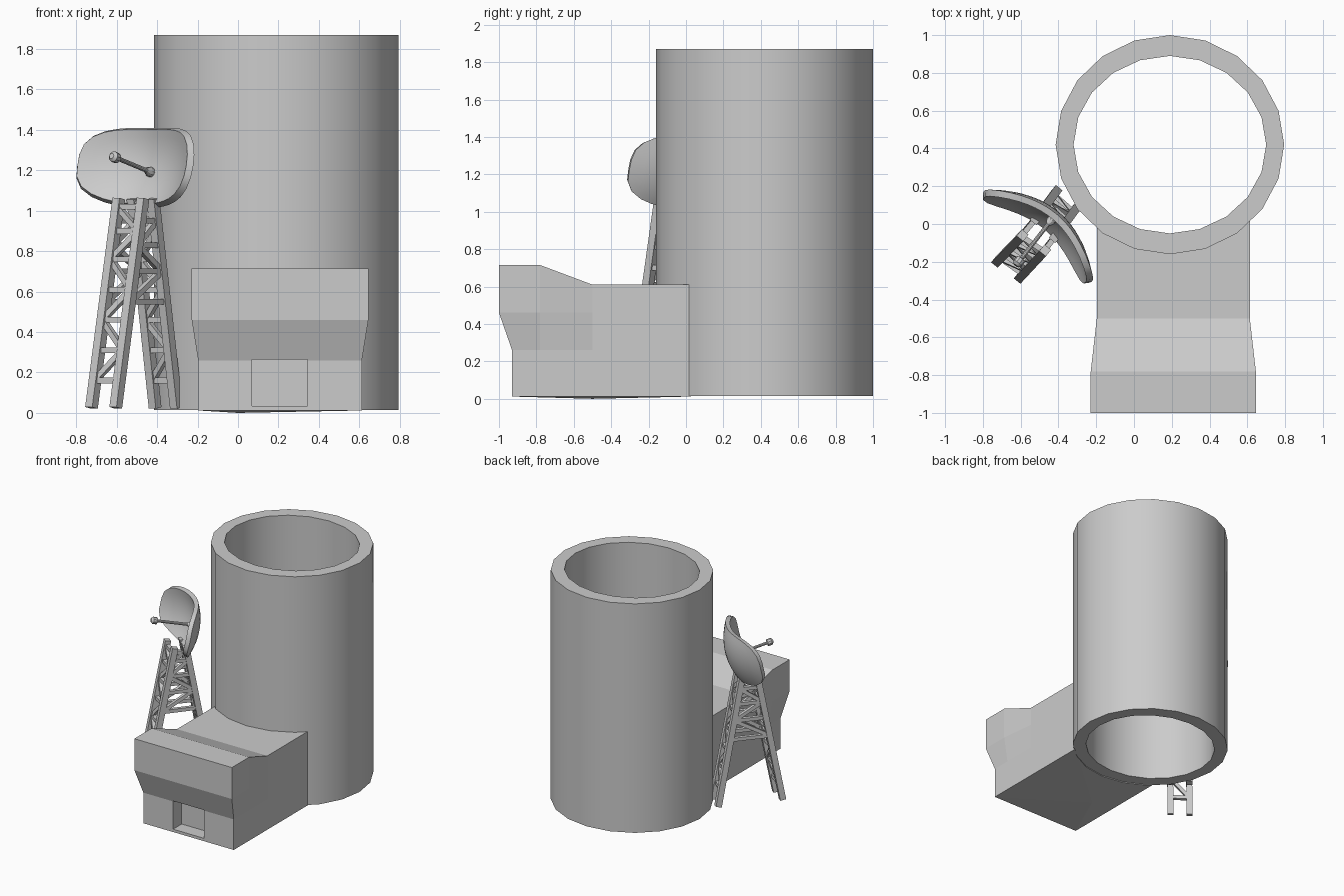
import bpy, bmesh
from math import sin, cos, pi
from mathutils import Vector

if "Cube" in bpy.data.objects:
    bpy.data.objects.remove(bpy.data.objects["Cube"])


def make(name, verts, faces, smooth=False):
    me = bpy.data.meshes.new(name)
    me.from_pydata([tuple(v) for v in verts], [], faces)
    bm = bmesh.new()
    bm.from_mesh(me)
    bmesh.ops.recalc_face_normals(bm, faces=bm.faces)
    bm.to_mesh(me)
    bm.free()
    ob = bpy.data.objects.new(name, me)
    bpy.context.collection.objects.link(ob)
    bpy.ops.object.select_all(action='DESELECT')
    ob.select_set(True)
    bpy.context.view_layer.objects.active = ob
    if smooth:
        bpy.ops.object.shade_smooth_by_angle()
    return ob


def ellipse(rx, ry, z, n=20):
    return [(0.19 + rx * cos(2 * pi * i / n), 0.42 + ry * sin(2 * pi * i / n), z) for i in range(n)]


def bridge(a, b, n=20):
    return [(a + i, a + (i + 1) % n, b + (i + 1) % n, b + i) for i in range(n)]


def cut(target, cutter):
    m = target.modifiers.new("cut", 'BOOLEAN')
    m.operation, m.solver, m.object = 'DIFFERENCE', 'EXACT', cutter
    bpy.context.view_layer.objects.active = target
    bpy.ops.object.modifier_apply(modifier=m.name)
    bpy.data.objects.remove(cutter)


# Main tower: open 20-sided tube
BOT, TOP = 0.015, 1.87
verts = (ellipse(0.605, 0.58, BOT) + ellipse(0.605, 0.58, TOP)
         + ellipse(0.51, 0.47, TOP) + ellipse(0.51, 0.47, BOT))
make("round_tower", verts, bridge(0, 20) + bridge(20, 40) + bridge(40, 60) + bridge(60, 0), True)

# Entrance building: cross-sections lofted from front to back, flared at the upper front
CX, NARROW, WIDE = 0.208, 0.405, 0.437
stations = [((-0.93, -0.93, -1.0, -1.0), 0.715, WIDE), ((-0.93 + 0.15,) * 4, 0.715, WIDE),
            ((-0.5,) * 4, 0.61, NARROW), ((0.03,) * 4, 0.61, NARROW)]
verts, faces = [], []
for ys, top, w in stations:
    left = [(CX - hw, y, z) for y, z, hw in zip(ys, (0.012, 0.26, 0.46, top), (NARROW, NARROW, w, w))]
    verts += left + [(2 * CX - x, y, z) for x, y, z in reversed(left)]
for s in range(3):
    faces += [(s * 8 + k, s * 8 + k + 1, s * 8 + k + 9, s * 8 + k + 8) for k in range(7)]
for base in (0, 24):
    faces += [(base + k, base + k + 1, base + 6 - k, base + 7 - k) for k in range(3)]
verts.append((0.0, -0.5, 0.0))
loop = [0, 8, 16, 24, 31, 23, 15, 7]
faces += [(loop[i], loop[(i + 1) % 8], 32) for i in range(8)]
building = make("entrance_building", verts, faces)

# Door recess, and trim of the building against the round tower
box = [(x, y, z) for x in (0.07, 0.345) for y in (-1.1, -0.82) for z in (0.035, 0.265)]
box_faces = [(0, 1, 3, 2), (4, 6, 7, 5), (0, 4, 5, 1), (2, 3, 7, 6), (0, 2, 6, 4), (1, 5, 7, 3)]
cut(building, make("door_cutter", box, box_faces))
cut(building, make("tower_cutter", ellipse(0.597, 0.572, -0.2) + ellipse(0.597, 0.572, 2.0),
                   bridge(0, 20) + [tuple(range(20)), tuple(range(20, 40))]))


# Lattice mast: two ladder frames leaning together
def add_bar(vs, fs, a, b, t):
    d = (b - a).normalized()
    s = d.cross(Vector((0.63, 0.78, 0)))
    if s.length < 0.3:
        s = d.cross(Vector((0, 0, 1)))
    s.normalize()
    q = d.cross(s)
    o = len(vs)
    for p in (a, b):
        vs += [p + (s * i + q * j) * t / 2 for i, j in ((-1, -1), (1, -1), (1, 1), (-1, 1))]
    fs += [tuple(o + i for i in f) for f in bridge(0, 4, 4) + [(0, 1, 2, 3), (4, 5, 6, 7)]]


Z0, Z1 = 0.025, 1.06
feet = [((-0.725, -0.20), (-0.59, -0.06)), ((-0.605, -0.285), (-0.47, -0.14)),
        ((-0.41, 0.175), (-0.52, 0.025)), ((-0.305, 0.085), (-0.42, -0.07))]
posts = [(Vector((*f, Z0)), Vector((*t, Z1))) for f, t in feet]


def at(i, z):
    return posts[i][0].lerp(posts[i][1], (z - Z0) / (Z1 - Z0))


def lattice(vs, fs, i, j, levels):
    for k, z in enumerate(levels):
        add_bar(vs, fs, at(i, z), at(j, z), 0.028)
        if k + 1 < len(levels):
            a, b = (i, j) if k % 2 == 0 else (j, i)
            add_bar(vs, fs, at(a, z), at(b, levels[k + 1]), 0.028)


for name, i, j in (("front_ladder", 0, 1), ("back_ladder", 2, 3)):
    vs, fs = [], []
    for k in (i, j):
        add_bar(vs, fs, *posts[k], 0.045)
    lattice(vs, fs, i, j, (0.16, 0.31, 0.46, 0.61, 0.76, 0.90, 1.02))
    make(name, vs, fs)
for name, i, j in (("left_cross_braces", 0, 2), ("right_cross_braces", 1, 3)):
    vs, fs = [], []
    lattice(vs, fs, i, j, (0.55, 0.70, 0.83, 0.95))
    make(name, vs, fs)

# Dish: paraboloid trimmed to a rounded rectangle, with thickness
centre = Vector((-0.43, 0.03, 1.19))
n = Vector((-0.62, -0.75, 0.23)).normalized()
h = Vector((0.77, -0.64, 0)).normalized()
u = n.cross(h)
if u.z < 0:
    u = -u


def dish_point(r, a, back):
    c, s = cos(a), sin(a)
    vh = 0.205 if s > 0 else 0.168
    k = r / (abs(c / 0.35) ** 2.9 + abs(s / vh) ** 2.9) ** (1 / 2.9)
    x, y = k * c, k * s
    normal = (n - h * 2.5 * x - u * 2.5 * y).normalized()
    return centre + h * x + u * y + n * 1.25 * (x * x + y * y) - normal * back


N, R = 40, 6
verts, faces = [], []
for back in (0, 0.035):
    o = len(verts)
    verts.append(dish_point(0, 0, back))
    for k in range(1, R + 1):
        verts += [dish_point(k / R, 2 * pi * i / N, back) for i in range(N)]
    faces += [(o, o + 1 + i, o + 1 + (i + 1) % N) for i in range(N)]
    for k in range(R - 1):
        faces += bridge(o + 1 + k * N, o + 1 + (k + 1) * N, N)
rim = 1 + (R - 1) * N
faces += bridge(rim, rim + 1 + R * N, N)
make("dish", verts, faces, True)

# Feed arm with a collar at its base and a knob at its tip
tip = Vector((-0.61, -0.20, 1.265))
axis = (tip - centre).normalized()
length = (tip - centre).length
side = axis.cross(Vector((0, 0, 1))).normalized()
other = axis.cross(side)
profile = [(-0.01, 0.026), (0.02, 0.024), (0.045, 0.011), (length - 0.025, 0.011),
           (length - 0.018, 0.027), (length + 0.012, 0.027), (length + 0.026, 0.014)]
verts, faces = [], []
for d, r in profile:
    verts += [centre + axis * d + (side * cos(pi * i / 5) + other * sin(pi * i / 5)) * r for i in range(10)]
for k in range(len(profile) - 1):
    faces += bridge(k * 10, k * 10 + 10, 10)
faces += [tuple(range(10)), tuple(range(60, 70))]
make("feed_arm", verts, faces, True)
